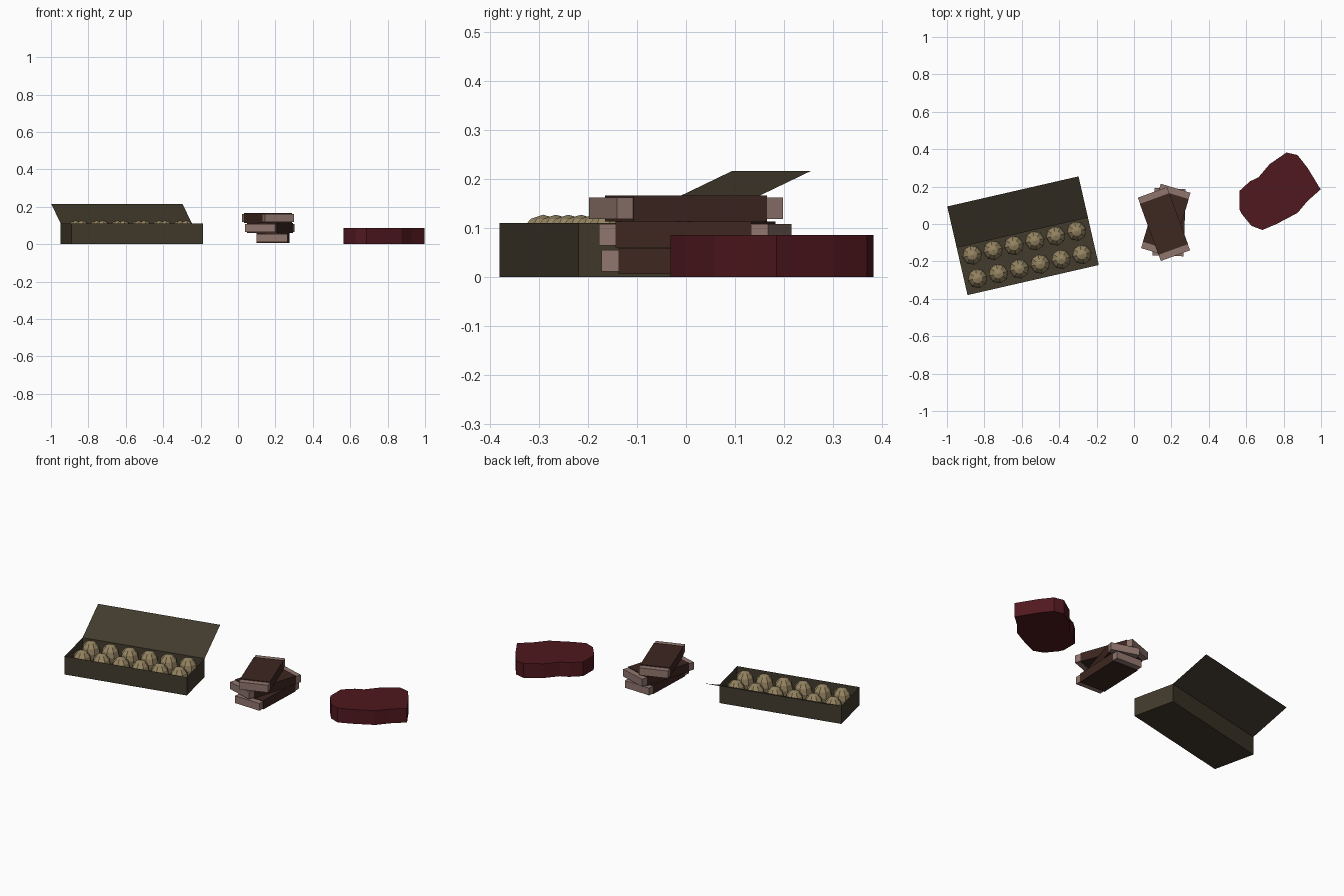
import bpy, bmesh, math
from mathutils import Matrix, Vector

if "Cube" in bpy.data.objects:
    bpy.data.objects.remove(bpy.data.objects["Cube"])


def material(name, rgb):
    m = bpy.data.materials.new(name)
    m.diffuse_color = (*rgb, 1)
    m.use_nodes = True
    m.node_tree.nodes["Principled BSDF"].inputs["Base Color"].default_value = m.diffuse_color
    return m


CARD = material("card", (0.055, 0.043, 0.026))
EGG = material("egg", (0.30, 0.23, 0.12))
COVER = material("dark_brown", (0.048, 0.020, 0.015))
TAB = material("pale_brown", (0.28, 0.18, 0.155))
MEAT = material("meat", (0.080, 0.009, 0.013))


def finish(bm, name, mat, matrix=Matrix()):
    me = bpy.data.meshes.new(name)
    bm.to_mesh(me)
    bm.free()
    me.materials.append(mat)
    ob = bpy.data.objects.new(name, me)
    ob.matrix_world = matrix
    bpy.context.collection.objects.link(ob)
    return ob


def box(name, size, centre, mat, matrix):
    bm = bmesh.new()
    bmesh.ops.create_cube(bm, size=1, matrix=Matrix.Translation(centre) @ Matrix.Diagonal((*size, 1)))
    return finish(bm, name, mat, matrix)


def placed(x, y, z, degrees):
    return Matrix.Translation((x, y, z)) @ Matrix.Rotation(math.radians(degrees), 4, 'Z')


# Carton frame: origin at the front left corner, x along the length
carton = placed(-0.89, -0.38, 0, 12.9)
LEN, DEP, HGT = 0.72, 0.26, 0.11

# Open tray: a cube without its top
bm = bmesh.new()
bmesh.ops.create_cube(bm, size=1, matrix=Matrix.Translation((LEN / 2, DEP / 2, HGT / 2))
                      @ Matrix.Diagonal((LEN, DEP, HGT, 1)))
top = [f for f in bm.faces if f.normal.z > 0.9]
bmesh.ops.delete(bm, geom=top, context='FACES_ONLY')
finish(bm, "carton_tray", CARD, carton)

# Lid: a thin sheet tilted back from the hinge
bm = bmesh.new()
bm.faces.new([bm.verts.new(p) for p in
              [(0, DEP, HGT), (LEN, DEP, HGT), (LEN, 0.486, 0.216), (0, 0.486, 0.216)]])
finish(bm, "carton_lid", CARD, carton)

# Twelve low-poly eggs in two rows
for row, v in enumerate((0.075, 0.203)):
    for i in range(6):
        bm = bmesh.new()
        bmesh.ops.create_uvsphere(bm, u_segments=8, v_segments=6, radius=1,
                                  matrix=Matrix.Diagonal((0.053, 0.053, 0.062, 1)))
        finish(bm, f"egg_{row}_{i}", EGG,
               carton @ Matrix.Translation((0.072 + 0.1145 * i, v, 0.065)))

# Three stacked bars with pale ends, each turned differently
for i, (x, y, angle) in enumerate([(0.187, 0.01, -2), (0.17, 0.019, -17), (0.16, 0.0, 20)]):
    frame = placed(x, y, 0.006 + 0.0535 * i, angle)
    box(f"bar_{i}", (0.168, 0.29, 0.053), (0, 0, 0.0267), COVER, frame)
    for side in (-1, 1):
        box(f"bar_end_{i}_{'front' if side < 0 else 'back'}", (0.166, 0.035, 0.044),
            (0, side * 0.1625, 0.0267), TAB, frame)

# Meat slab: outline extruded upwards
outline = [(0.563, 0.08), (0.575, 0.055), (0.628, -0.01), (0.687, -0.032), (0.762, 0.0),
           (0.874, 0.059), (0.928, 0.123), (0.998, 0.185), (0.928, 0.30), (0.874, 0.369),
           (0.815, 0.382), (0.725, 0.32), (0.666, 0.25), (0.62, 0.228), (0.563, 0.176)]
bm = bmesh.new()
base = bm.faces.new([bm.verts.new((x, y, 0)) for x, y in outline])
ext = bmesh.ops.extrude_face_region(bm, geom=[base], use_keep_orig=True)
bmesh.ops.translate(bm, vec=Vector((0, 0, 0.086)),
                    verts=[g for g in ext["geom"] if isinstance(g, bmesh.types.BMVert)])
bmesh.ops.recalc_face_normals(bm, faces=bm.faces)
finish(bm, "meat_slab", MEAT)
